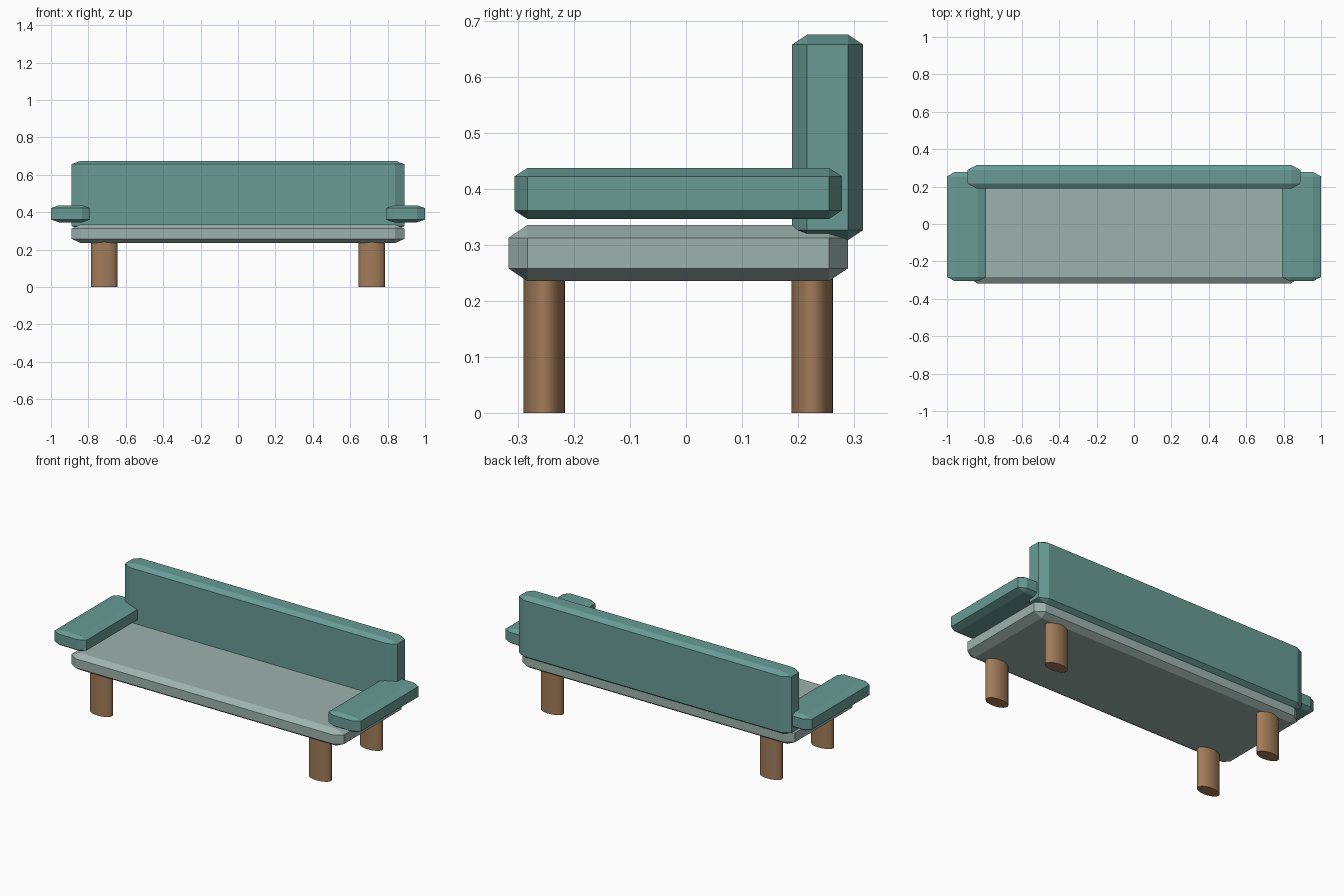
import bpy
import bmesh
from mathutils import Vector

if "Cube" in bpy.data.objects:
    bpy.data.objects.remove(bpy.data.objects["Cube"])


def material(name, rgb):
    m = bpy.data.materials.new(name)
    m.diffuse_color = (*rgb, 1.0)
    m.use_nodes = True
    m.node_tree.nodes["Principled BSDF"].inputs["Base Color"].default_value = m.diffuse_color
    return m


teal = material("teal fabric", (0.14, 0.33, 0.30))
pale = material("pale grey green", (0.34, 0.45, 0.42))
wood = material("brown wood", (0.36, 0.20, 0.10))


def add_object(name, bm, mat):
    mesh = bpy.data.meshes.new(name)
    bm.to_mesh(mesh)
    bm.free()
    mesh.materials.append(mat)
    obj = bpy.data.objects.new(name, mesh)
    bpy.context.collection.objects.link(obj)
    return obj


def cushion(name, low, high, cut, mat):
    """Box between two corners, chamfered by a different amount on each axis."""
    low, high, cut = Vector(low), Vector(high), Vector(cut)
    mid, half = (low + high) / 2, (high - low) / 2
    bm = bmesh.new()
    points = []
    for sx in (-1, 1):
        for sy in (-1, 1):
            for sz in (-1, 1):
                for axis in range(3):
                    p = half - cut
                    p[axis] = half[axis]
                    points.append(mid + Vector((sx * p.x, sy * p.y, sz * p.z)))
    for p in points:
        bm.verts.new(p)
    bmesh.ops.convex_hull(bm, input=bm.verts[:])
    bmesh.ops.dissolve_limit(bm, angle_limit=0.01, verts=bm.verts[:], edges=bm.edges[:])
    bmesh.ops.recalc_face_normals(bm, faces=bm.faces[:])
    return add_object(name, bm, mat)


# Seat and backrest
cushion("seat", (-0.89, -0.317, 0.235), (0.89, 0.289, 0.335), (0.05, 0.034, 0.023), pale)
cushion("backrest", (-0.89, 0.189, 0.308), (0.89, 0.316, 0.675), (0.05, 0.027, 0.018), teal)

# Armrests and oval legs on both sides
for side, s in (("left", -1), ("right", 1)):
    x0, x1 = sorted((s * 0.79, s * 1.0))
    cushion(side + "_armrest", (x0, -0.306, 0.346), (x1, 0.278, 0.437),
            (0.043, 0.023, 0.015), teal)
    for place, y in (("front", -0.253), ("back", 0.225)):
        bm = bmesh.new()
        bmesh.ops.create_cone(bm, cap_ends=True, segments=32,
                              radius1=1, radius2=1, depth=1)
        bmesh.ops.scale(bm, vec=(0.07, 0.037, 0.26), verts=bm.verts[:])
        bmesh.ops.translate(bm, vec=(s * 0.715, y, 0.13), verts=bm.verts[:])
        for f in bm.faces:
            f.smooth = len(f.verts) == 4
        for e in bm.edges:
            e.smooth = all(f.smooth for f in e.link_faces)
        add_object(f"{side}_{place}_leg", bm, wood)
